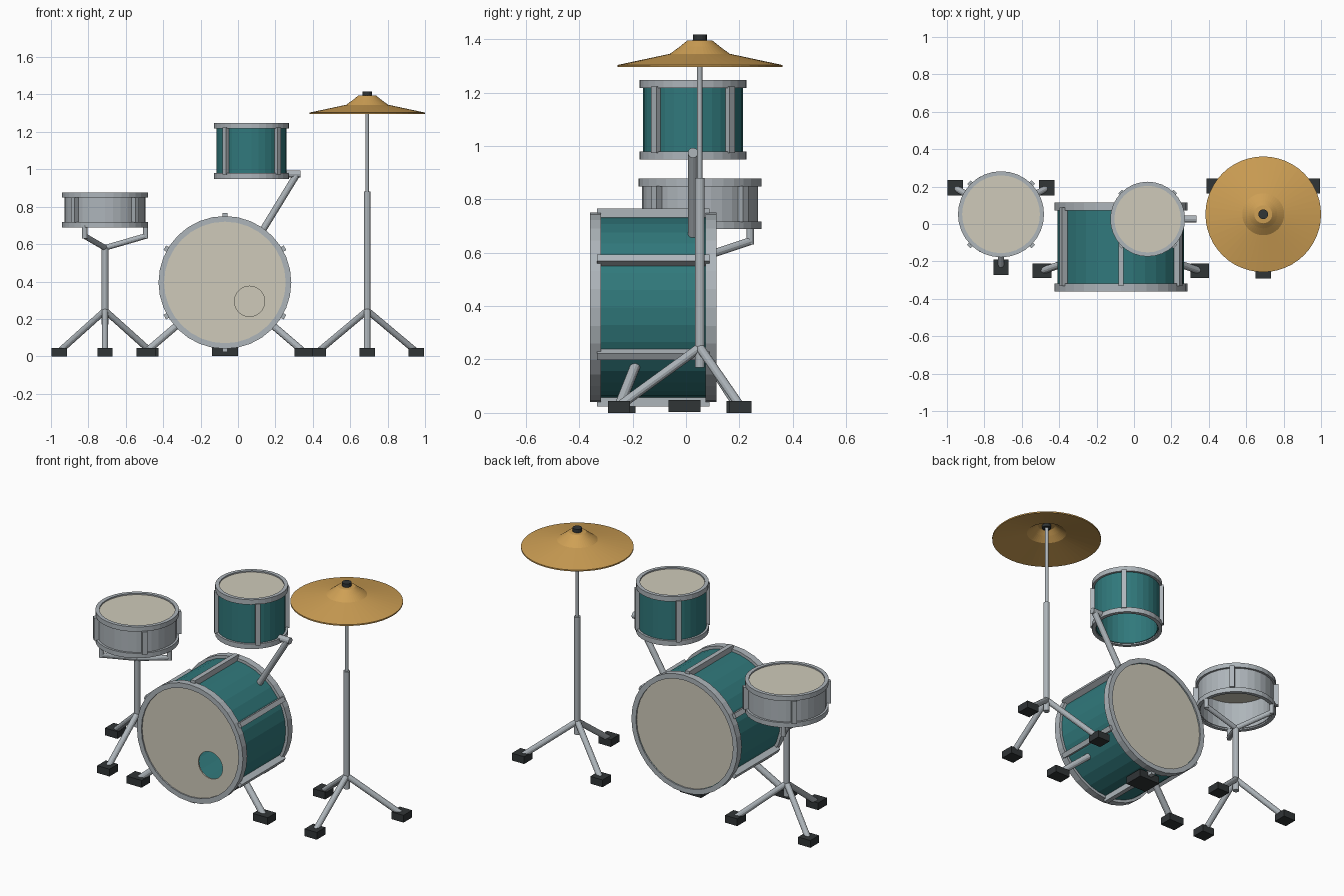
import bpy, bmesh, math
from mathutils import Matrix, Vector

if "Cube" in bpy.data.objects:
    bpy.data.objects.remove(bpy.data.objects["Cube"])


def material(name, rgb):
    m = bpy.data.materials.new(name)
    m.diffuse_color = (*rgb, 1)
    m.use_nodes = True
    m.node_tree.nodes["Principled BSDF"].inputs["Base Color"].default_value = m.diffuse_color
    return m


TEAL = material("teal_lacquer", (0.03, 0.19, 0.20))
CREAM = material("drum_skin", (0.62, 0.59, 0.49))
METAL = material("metal", (0.42, 0.46, 0.49))
BRONZE = material("bronze", (0.62, 0.35, 0.09))
RUBBER = material("rubber", (0.03, 0.035, 0.037))


def finish(name, bm, mat, matrix=Matrix()):
    bmesh.ops.recalc_face_normals(bm, faces=bm.faces)
    me = bpy.data.meshes.new(name)
    bm.to_mesh(me)
    bm.free()
    me.transform(matrix)
    me.materials.append(mat)
    ob = bpy.data.objects.new(name, me)
    bpy.context.collection.objects.link(ob)
    return ob


def lathe(name, profile, mat, matrix=Matrix(), sides=32):
    """Spin a closed (radius, height) profile around z."""
    bm = bmesh.new()
    vs = [bm.verts.new((r, 0, z)) for r, z in profile]
    edges = [bm.edges.new((vs[i], vs[(i + 1) % len(vs)])) for i in range(len(vs))]
    bmesh.ops.spin(bm, geom=vs + edges, cent=(0, 0, 0), axis=(0, 0, 1),
                   angle=math.tau, steps=sides)
    bmesh.ops.remove_doubles(bm, verts=bm.verts, dist=1e-5)
    return finish(name, bm, mat, matrix)


def ring(name, r_in, r_out, z0, z1, mat, matrix):
    return lathe(name, [(r_in, z0), (r_out, z0), (r_out, z1), (r_in, z1)], mat, matrix)


def rod(name, a, b, r, mat=METAL, sides=12):
    a, b = Vector(a), Vector(b)
    d = b - a
    bm = bmesh.new()
    bmesh.ops.create_cone(bm, cap_ends=True, segments=sides, radius1=r, radius2=r, depth=d.length)
    rot = d.to_track_quat('Z', 'Y').to_matrix().to_4x4()
    return finish(name, bm, mat, Matrix.Translation((a + b) / 2) @ rot)


def box(name, centre, size, mat, matrix=Matrix()):
    bm = bmesh.new()
    bmesh.ops.create_cube(bm, size=1)
    return finish(name, bm, mat, matrix @ Matrix.Translation(centre) @ Matrix.Diagonal((*size, 1)))


def disc(name, r, z, mat, matrix):
    bm = bmesh.new()
    bmesh.ops.create_cone(bm, cap_ends=True, segments=32, radius1=r, radius2=r, depth=0.008)
    return finish(name, bm, mat, matrix @ Matrix.Translation((0, 0, z)))


def drum(name, matrix, r, half, shell, hoop_h, hoop_w, mat, lugs, lug_r, lug_half):
    """Open shell, two hoops, a top skin and evenly spaced lugs."""
    ring(name + "_shell", shell - 0.014, shell, -half + 0.008, half - 0.016, mat, matrix)
    for tag, z0 in (("top", half - hoop_h), ("bottom", -half)):
        ring(f"{name}_{tag}_hoop", r - hoop_w, r, z0, z0 + hoop_h, METAL, matrix)
    for i in range(lugs):
        a = math.tau * (i + 0.5) / lugs
        box(f"{name}_lug_{i + 1}", ((shell - 0.003 + lug_r) / 2, 0, 0),
            (lug_r - shell + 0.003, 0.028, lug_half * 2), METAL, matrix @ Matrix.Rotation(a, 4, 'Z'))
    return disc(name + "_skin", r - hoop_w + 0.004, half - 0.012, CREAM, matrix)


# Bass drum, lying with its front skin towards -y
BX, BZ = -0.07, 0.395
bass = Matrix.Translation((BX, -0.1225, BZ)) @ Matrix.Rotation(math.pi / 2, 4, 'X')
front_skin = drum("bass_drum", bass, 0.355, 0.2375, 0.338, 0.042, 0.03, TEAL, 6, 0.371, 0.21)
disc("bass_drum_back_skin", 0.329, -0.2255, CREAM, bass)

# Sound hole in the front skin
cutter = rod("hole_cutter", (0.062, -0.4, 0.294), (0.062, -0.3, 0.294), 0.081, CREAM, 32)
cutter.hide_render = True
mod = front_skin.modifiers.new("hole", 'BOOLEAN')
mod.operation, mod.solver, mod.object = 'DIFFERENCE', 'EXACT', cutter
bpy.context.view_layer.objects.active = front_skin
bpy.ops.object.modifier_apply(modifier=mod.name)
bpy.data.objects.remove(cutter)

# Bass drum spurs and rear rest
for side, s in (("left", -1), ("right", 1)):
    rod(f"bass_{side}_spur", (BX + s * 0.245, -0.19, 0.175), (BX + s * 0.42, -0.25, 0.025), 0.019)
    box(f"bass_{side}_spur_foot", (BX + s * 0.422, -0.25, 0.022), (0.1, 0.08, 0.044), RUBBER)
box("bass_rear_rest", (BX, -0.005, 0.026), (0.14, 0.12, 0.046), RUBBER)

# Mounted tom and its arm
tom = Matrix.Translation((0.073, 0.026, 1.098))
drum("tom", tom, 0.2, 0.149, 0.187, 0.03, 0.022, TEAL, 4, 0.208, 0.125)
rod("tom_arm", (0.105, 0.026, 0.63), (0.312, 0.026, 0.968), 0.018)
rod("tom_arm_joint", (0.25, 0.026, 0.974), (0.333, 0.026, 0.974), 0.019)

# Snare drum
SX, SY = -0.711, 0.052
snare = Matrix.Translation((SX, SY, 0.7825))
drum("snare", snare, 0.23, 0.0945, 0.217, 0.029, 0.022, METAL, 4, 0.243, 0.068)


def tripod(name, x, y, reach, top):
    """Centre tube with three splayed legs on rubber feet."""
    rod(name + "_tube", (x, y, 0.17), (x, y, top), 0.018)
    for i in range(3):
        a = math.radians(30 + 120 * i)
        fx, fy = x + reach * math.cos(a), y + reach * math.sin(a)
        rod(f"{name}_leg_{i + 1}", (x, y, 0.245), (fx, fy, 0.025), 0.017)
        box(f"{name}_foot_{i + 1}", (fx, fy, 0.022), (0.082, 0.082, 0.044), RUBBER)


# Snare stand with a three-armed basket
tripod("snare_stand", SX, SY, 0.283, 0.585)
for i in range(3):
    a = math.radians(120 * i)
    px, py = SX + 0.217 * math.cos(a), SY + 0.217 * math.sin(a)
    rod(f"basket_arm_{i + 1}", (SX, SY, 0.58), (px, py, 0.643), 0.015)
    rod(f"basket_peg_{i + 1}", (px, py, 0.63), (px, py, 0.7), 0.014)

# Cymbal stand, cymbal and top nut
CX, CY = 0.691, 0.052
tripod("cymbal_stand", CX, CY, 0.303, 0.88)
rod("cymbal_upper_tube", (CX, CY, 0.87), (CX, CY, 1.39), 0.01)
upper = [(0, 1.398), (0.048, 1.394), (0.075, 1.372), (0.112, 1.345), (0.309, 1.303)]
lower = [(r, z - 0.008) for r, z in reversed(upper)]
lathe("cymbal", upper + lower, BRONZE, Matrix.Translation((CX, CY, 0)), 48)
rod("cymbal_nut", (CX, CY, 1.37), (CX, CY, 1.417), 0.026, RUBBER, 16)
